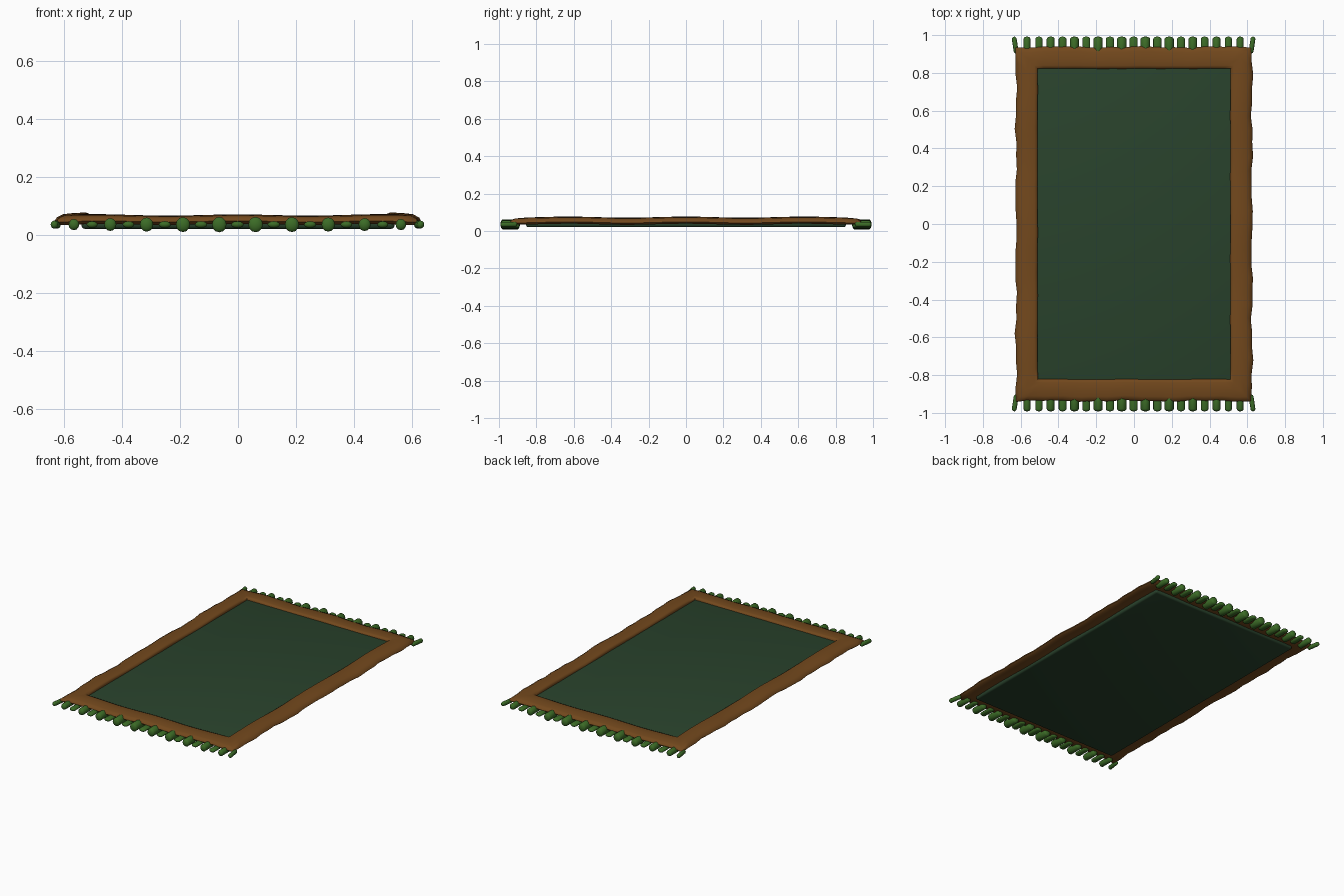
import bpy, bmesh, math
from mathutils import Matrix

if "Cube" in bpy.data.objects:
    bpy.data.objects.remove(bpy.data.objects["Cube"])


def material(name, rgb):
    m = bpy.data.materials.new(name)
    m.diffuse_color = (*rgb, 1)
    m.use_nodes = True
    m.node_tree.nodes["Principled BSDF"].inputs["Base Color"].default_value = m.diffuse_color
    return m


def make(name, bm, mat, angle=50):
    bmesh.ops.recalc_face_normals(bm, faces=bm.faces)
    me = bpy.data.meshes.new(name)
    bm.to_mesh(me)
    bm.free()
    ob = bpy.data.objects.new(name, me)
    bpy.context.collection.objects.link(ob)
    me.materials.append(mat)
    bpy.ops.object.select_all(action='DESELECT')
    ob.select_set(True)
    bpy.context.view_layer.objects.active = ob
    bpy.ops.object.shade_smooth_by_angle(angle=math.radians(angle))
    return ob


dark_green = material("dark_green", (0.022, 0.055, 0.025))
brown = material("brown", (0.17, 0.065, 0.012))
leaf_green = material("leaf_green", (0.045, 0.15, 0.02))

# Central cloth panel, tucked under the border
bm = bmesh.new()
bmesh.ops.create_cube(bm, size=1, matrix=Matrix.Translation((0, 0, 0.0375))
                      @ Matrix.Diagonal((1.08, 1.71, 0.035, 1)))
bmesh.ops.bevel(bm, geom=bm.edges[:], offset=0.012, segments=3,
                profile=0.5, affect='EDGES')
make("rug_panel", bm, dark_green)

# Hemmed border: a soft cross-section (inset, height) swept round a rectangle
HX, HY, N = 0.625, 0.937, 26
section = [(0, 0.046), (0.006, 0.058), (0.025, 0.064), (0.06, 0.067),
           (0.098, 0.068), (0.11, 0.064), (0.115, 0.056), (0.115, 0.040),
           (0.06, 0.036), (0.012, 0.036)]
corners = [(-1, -1), (1, -1), (1, 1), (-1, 1)]
bm = bmesh.new()
rings = []
for side in range(4):
    (ax, ay), (bx, by) = corners[side], corners[(side + 1) % 4]
    for i in range(N):
        t = i / N
        u, v = ax + (bx - ax) * t, ay + (by - ay) * t
        ring = []
        for d, z in section:
            x, y = u * (HX - d), v * (HY - d)
            outer = 1 - d / 0.13
            # gentle hand-sewn ripple
            x += u * outer * (0.004 * math.sin(17 * y + u) + 0.003 * math.sin(41 * y))
            y += v * outer * (0.003 * math.sin(15 * x + v) + 0.002 * math.sin(37 * x))
            z += 0.003 * math.cos(10 * y) * abs(u) ** 8 + 0.002 * math.cos(13 * x)
            if d > 0.02 and z > 0.055:
                z += 0.004 * abs(u) ** 8
            ring.append(bm.verts.new((x, y, z)))
        rings.append(ring)
for a, b in zip(rings, rings[1:] + rings[:1]):
    for k in range(len(section)):
        n = (k + 1) % len(section)
        bm.faces.new((a[k], b[k], b[n], a[n]))
make("rug_border", bm, brown, 60)


def tassel(bm, x, end, rx, rz, half, turn):
    # capsule lying along y, with blunt rounded tips
    verts = bmesh.ops.create_uvsphere(bm, u_segments=12, v_segments=9, radius=1)["verts"]
    place = (Matrix.Translation((x, end * (0.992 - half), 0.035))
             @ Matrix.Rotation(turn, 4, 'Z'))
    tip = 0.014
    for p in verts:
        a, b, c = p.co
        p.co = (a * rx, c * tip + math.copysign(half - tip, c), b * rz)
        p.co = place @ p.co


# Fringe: plump and flat tassels alternate, fattest near the middle
for name, end in (("front_fringe", -1), ("back_fringe", 1)):
    bm = bmesh.new()
    for i in range(-10, 11):
        x = i * 0.0627 - 0.002
        mid = 1 - (i / 10) ** 2
        if abs(i) == 10:
            tassel(bm, x, end, 0.013, 0.014, 0.045, -0.15 * end * math.copysign(1, i))
        elif i % 2:
            r = 0.018 + 0.009 * mid
            tassel(bm, x, end, r * 0.95, r, 0.052, 0)
        else:
            tassel(bm, x, end, 0.018 + 0.004 * mid, 0.012, 0.05, 0)
    make(name, bm, leaf_green, 60)
